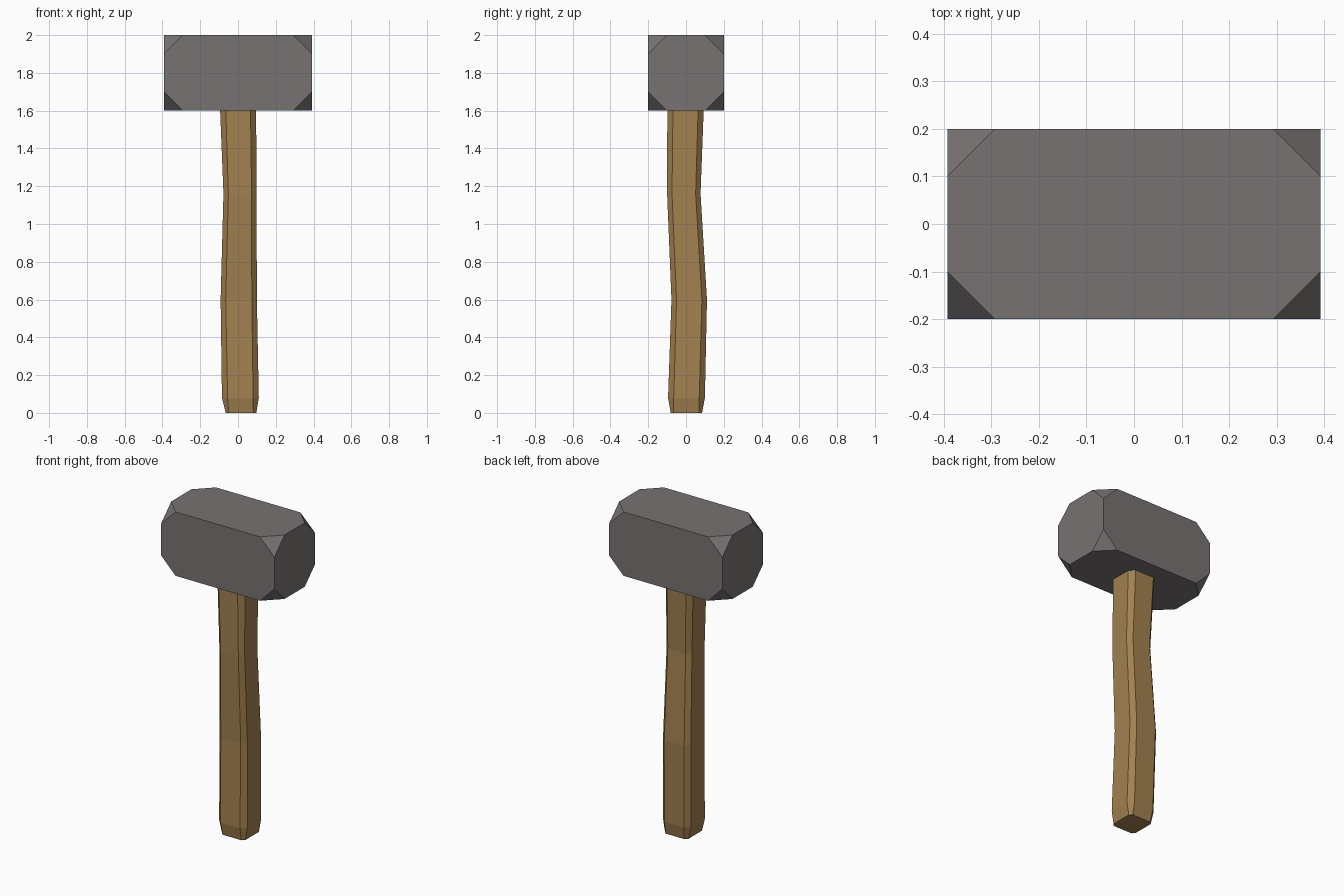
import bpy, bmesh

if "Cube" in bpy.data.objects:
    bpy.data.objects.remove(bpy.data.objects["Cube"])

def material(name, rgb):
    m = bpy.data.materials.new(name)
    m.diffuse_color = (*rgb, 1)
    m.use_nodes = True
    m.node_tree.nodes["Principled BSDF"].inputs["Base Color"].default_value = m.diffuse_color
    return m

def add_object(name, bm, mat):
    bmesh.ops.recalc_face_normals(bm, faces=bm.faces)
    me = bpy.data.meshes.new(name)
    bm.to_mesh(me)
    bm.free()
    me.materials.append(mat)
    ob = bpy.data.objects.new(name, me)
    bpy.context.collection.objects.link(ob)
    return ob

stone = material("grey stone", (0.19, 0.17, 0.17))
wood = material("brown wood", (0.36, 0.22, 0.08))

# Head: box with its eight corners cut off
bm = bmesh.new()
bmesh.ops.create_cube(bm, size=1)
for v in bm.verts:
    v.co.x *= 0.784
    v.co.y *= 0.4
    v.co.z = v.co.z * 0.4 + 1.8
bmesh.ops.bevel(bm, geom=bm.verts[:], offset=0.1, offset_type='OFFSET',
                segments=1, affect='VERTICES')
add_object("hammer_head", bm, stone)

# Handle: slightly crooked chamfered square rings (z, x0, x1, y0, y1, chamfer)
rings = [
    (0.00, -0.065, 0.097, -0.081, 0.085, 0.016),
    (0.08, -0.085, 0.110, -0.095, 0.100, 0.030),
    (0.60, -0.092, 0.100, -0.077, 0.111, 0.027),
    (1.16, -0.077, 0.098, -0.100, 0.077, 0.026),
    (1.61, -0.095, 0.096, -0.099, 0.094, 0.030),
]
bm = bmesh.new()
loops = []
for z, x0, x1, y0, y1, c in rings:
    pts = [(x0 + c, y0), (x1 - c, y0), (x1, y0 + c), (x1, y1 - c),
           (x1 - c, y1), (x0 + c, y1), (x0, y1 - c), (x0, y0 + c)]
    loops.append([bm.verts.new((x, y, z)) for x, y in pts])
for a, b in zip(loops, loops[1:]):
    for i in range(8):
        j = (i + 1) % 8
        bm.faces.new((a[i], a[j], b[j], b[i]))
bm.faces.new(loops[0])
bm.faces.new(loops[-1])
add_object("handle", bm, wood)
